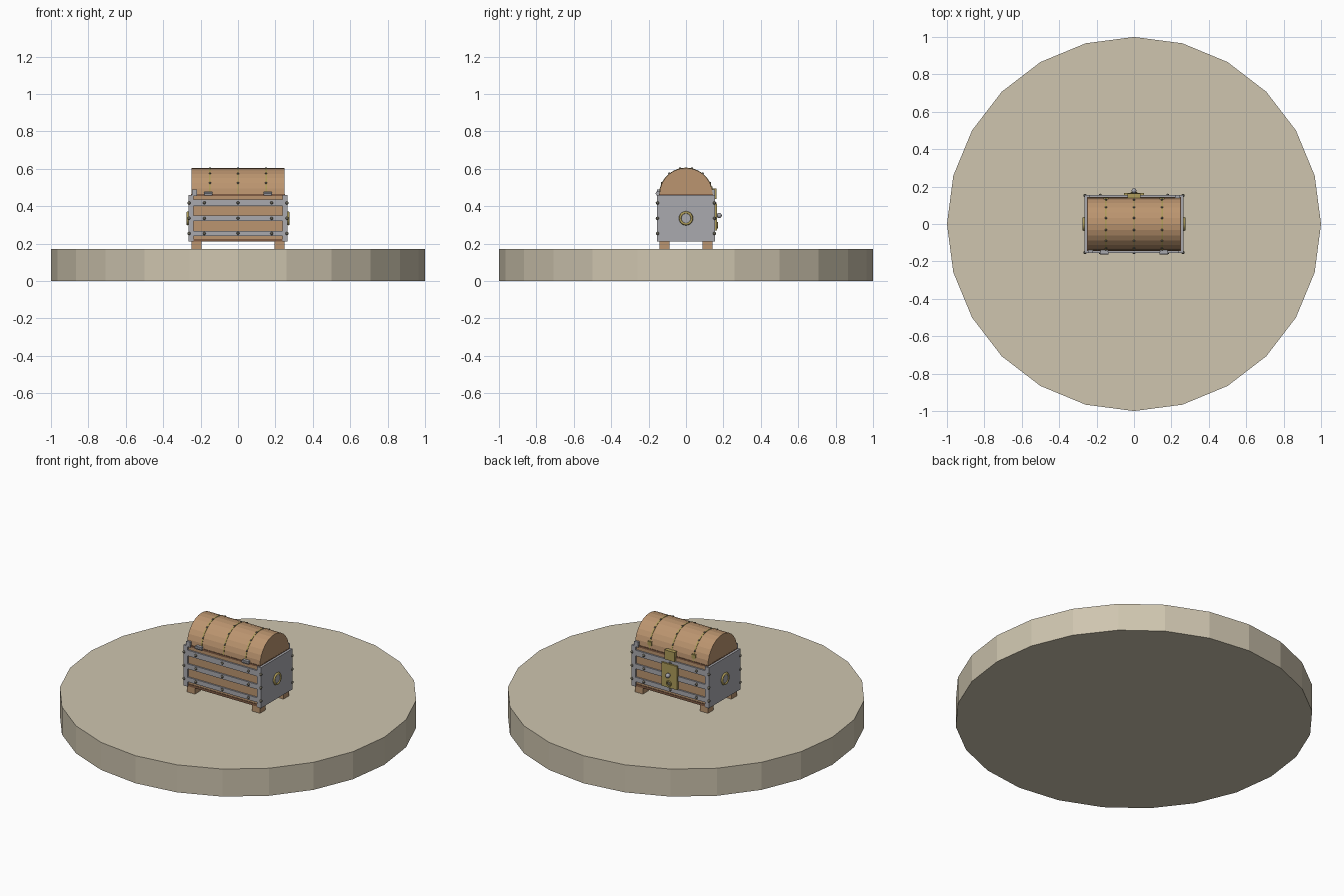
import bpy, bmesh, math
from mathutils import Matrix, Vector

old = bpy.data.objects.get("Cube")
if old:
    bpy.data.objects.remove(old, do_unlink=True)


def material(name, rgb):
    m = bpy.data.materials.new(name)
    m.use_nodes = True
    m.diffuse_color = (*rgb, 1)
    bsdf = m.node_tree.nodes["Principled BSDF"]
    bsdf.inputs["Base Color"].default_value = (*rgb, 1)
    bsdf.inputs["Roughness"].default_value = 0.8
    return m


SAND = material("sand", (0.62, 0.56, 0.43))
WOOD = material("wood", (0.50, 0.30, 0.16))
DARK_WOOD = material("dark wood", (0.22, 0.11, 0.06))
IRON = material("iron", (0.40, 0.40, 0.43))
BRASS = material("brass", (0.42, 0.33, 0.10))
STUD = material("stud metal", (0.13, 0.12, 0.09))


def finish(name, bm, mat, smooth=False):
    bmesh.ops.recalc_face_normals(bm, faces=bm.faces)
    mesh = bpy.data.meshes.new(name)
    bm.to_mesh(mesh)
    bm.free()
    mesh.materials.append(mat)
    for p in mesh.polygons:
        p.use_smooth = smooth
    obj = bpy.data.objects.new(name, mesh)
    bpy.context.collection.objects.link(obj)
    return obj


def box(name, x, y, z, mat):
    """Box from (low, high) ranges."""
    bm = bmesh.new()
    size = Vector((x[1] - x[0], y[1] - y[0], z[1] - z[0]))
    mid = Vector((sum(x), sum(y), sum(z))) / 2
    bmesh.ops.create_cube(bm, size=1, matrix=Matrix.Translation(mid) @ Matrix.Diagonal((*size, 1)))
    return finish(name, bm, mat)


def ball(name, pos, r, mat):
    bm = bmesh.new()
    bmesh.ops.create_uvsphere(bm, u_segments=8, v_segments=6, radius=r, matrix=Matrix.Translation(pos))
    return finish(name, bm, mat, True)


def cylinder(name, pos, r, depth, mat, sides, axis):
    bm = bmesh.new()
    turn = Vector((0, 0, 1)).rotation_difference(Vector(axis)).to_matrix().to_4x4()
    bmesh.ops.create_cone(bm, cap_ends=True, segments=sides, radius1=r, radius2=r, depth=depth,
                          matrix=Matrix.Translation(pos) @ turn)
    return finish(name, bm, mat)


def ring(name, pos, axis, major, minor, mat):
    bpy.ops.mesh.primitive_torus_add(major_segments=20, minor_segments=6, major_radius=major,
                                     minor_radius=minor, location=pos,
                                     rotation=Vector((0, 0, 1)).rotation_difference(Vector(axis)).to_euler())
    obj = bpy.context.object
    obj.name = name
    obj.data.materials.append(mat)
    bpy.ops.object.shade_smooth()


LID_Z, LID_R, SEGMENTS = 0.462, 0.142, 14


def arch(name, x0, x1, r, mat):
    """Half-round prism along x, resting on the chest rim."""
    bm = bmesh.new()
    verts = []
    for i in range(SEGMENTS + 1):
        a = math.pi * i / SEGMENTS
        verts.append(bm.verts.new((x0, r * math.cos(a), LID_Z + r * math.sin(a))))
    face = bm.faces.new(verts)
    out = bmesh.ops.extrude_face_region(bm, geom=[face])
    moved = [v for v in out["geom"] if isinstance(v, bmesh.types.BMVert)]
    bmesh.ops.translate(bm, verts=moved, vec=(x1 - x0, 0, 0))
    return finish(name, bm, mat)


# Round platform
cylinder("platform", (0, 0, 0.085), 1, 0.17, SAND, 24, (0, 0, 1))

# Wooden body, floor and feet
box("body", (-0.25, 0.25), (-0.145, 0.145), (0.215, 0.455), WOOD)
box("floor_board", (-0.245, 0.245), (-0.148, 0.148), (0.21, 0.225), DARK_WOOD)
for sx in (-1, 1):
    for sy in (-1, 1):
        cx, cy = sx * 0.222, sy * 0.115
        box("foot", (cx - 0.027, cx + 0.027), (cy - 0.027, cy + 0.027), (0.17, 0.215), WOOD)

# Iron end plates with ring handles
for sx in (-1, 1):
    lo, hi = sorted((sx * 0.248, sx * 0.264))
    box("end_plate", (lo, hi), (-0.153, 0.153), (0.21, 0.46), IRON)
    cylinder("handle_boss", (sx * 0.265, 0, 0.335), 0.026, 0.01, IRON, 16, (1, 0, 0))
    ring("ring_handle", (sx * 0.268, 0, 0.335), (1, 0, 0), 0.031, 0.007, BRASS)

# Iron straps, corner posts and studs on the long sides
STRAPS = ((0.24, 0.268), (0.32, 0.35), (0.40, 0.435))
for sy in (-1, 1):
    lo, hi = sorted((sy * 0.14, sy * 0.154))
    for z in STRAPS:
        box("strap", (-0.25, 0.25), (lo, hi), z, IRON)
        mid = sum(z) / 2
        for x in (-0.18, 0, 0.18):
            ball("stud", (x, sy * 0.154, mid), 0.008, STUD)
        for sx in (-1, 1):
            ball("corner_stud", (sx * 0.262, sy * 0.152, mid), 0.009, STUD)
    for sx in (-1, 1):
        px = sorted((sx * 0.238, sx * 0.265))
        box("corner_post", px, (lo, hi), (0.21, 0.46), IRON)
    # Raised catch on opposite corners
    px = sorted((sy * 0.22, sy * 0.246))
    box("corner_catch", px, (lo, hi), (0.455, 0.488), IRON)

# Arched lid with trim and bands
arch("lid", -0.249, 0.249, LID_R, WOOD)
box("lid_trim", (-0.25, 0.25), (-0.145, 0.145), (0.453, 0.465), DARK_WOOD)
for x in (-0.15, 0, 0.15):
    arch("lid_band", x - 0.004, x + 0.004, LID_R + 0.002, BRASS)
    for i in range(1, 7):
        a = math.pi * i / 7
        r = LID_R + 0.001
        ball("lid_stud", (x, r * math.cos(a), LID_Z + r * math.sin(a)), 0.006, STUD)

# Hinges
for x in (-0.16, 0.16):
    box("hinge", (x - 0.02, x + 0.02), (-0.158, -0.138), (0.458, 0.478), IRON)
    cylinder("hinge_pin", (x, -0.155, 0.468), 0.008, 0.046, IRON, 8, (1, 0, 0))

# Lid plates, hasp and lock opposite the hinges
for x in (-0.15, 0.15):
    box("lid_plate", (x - 0.014, x + 0.014), (0.125, 0.143), (0.482, 0.506), BRASS)
box("hasp", (-0.034, 0.034), (0.135, 0.162), (0.437, 0.495), BRASS)
box("lock_plate", (-0.053, 0.053), (0.15, 0.165), (0.27, 0.415), BRASS)
cylinder("lock_stem", (0, 0.17, 0.35), 0.01, 0.02, IRON, 10, (0, 1, 0))
ball("lock_knob", (0, 0.178, 0.35), 0.014, IRON)
ring("keyhole_ring", (0, 0.168, 0.297), (0, 1, 0), 0.014, 0.004, BRASS)
cylinder("keyhole", (0, 0.166, 0.297), 0.011, 0.004, STUD, 12, (0, 1, 0))
